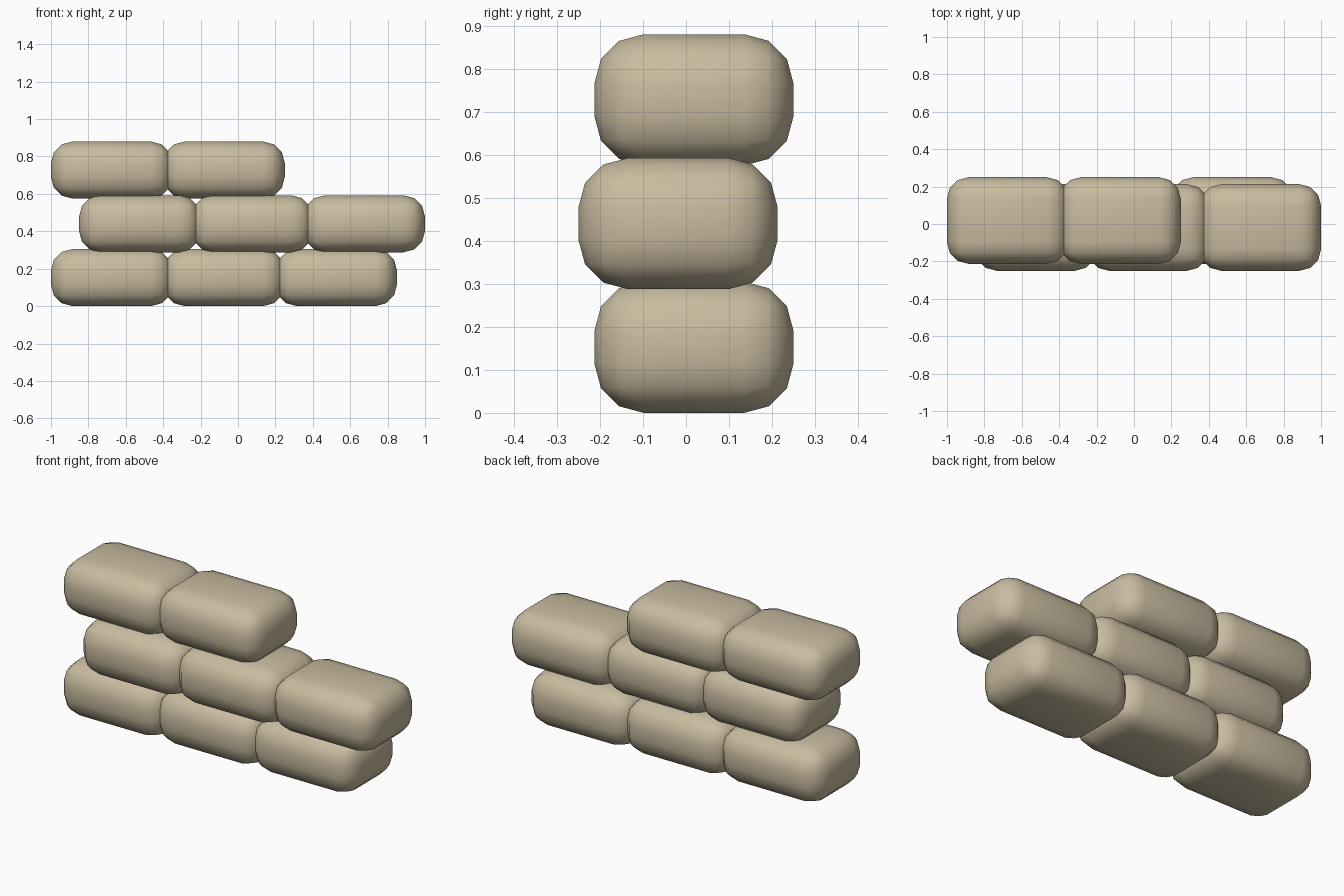
import bpy

if "Cube" in bpy.data.objects:
    bpy.data.objects.remove(bpy.data.objects["Cube"])

# Bag size, spacing and rounding
SIZE = (0.65, 0.463, 0.305)
STEP_X, STEP_Z = 0.60, 0.2875
ROUND = 0.115

cloth = bpy.data.materials.new("sandbag_cloth")
cloth.diffuse_color = (0.58, 0.50, 0.35, 1)
cloth.use_nodes = True
cloth.node_tree.nodes["Principled BSDF"].inputs["Base Color"].default_value = cloth.diffuse_color


def sandbag(name, x, y, z):
    bpy.ops.mesh.primitive_cube_add(size=1, location=(x, y, z))
    bag = bpy.context.object
    bag.name = name
    bag.scale = SIZE
    bpy.ops.object.transform_apply(location=False, rotation=False, scale=True)
    bevel = bag.modifiers.new("rounding", 'BEVEL')
    bevel.width = ROUND
    bevel.segments = 3
    bevel.limit_method = 'NONE'
    bpy.ops.object.modifier_apply(modifier=bevel.name)
    bpy.ops.object.shade_smooth()
    bag.data.materials.append(cloth)


# Staggered courses: first bag centre x, y shift, number of bags
courses = [(-0.675, 0.0185, 3), (-0.525, -0.0185, 3), (-0.675, 0.0185, 2)]
for row, (x0, y, count) in enumerate(courses):
    for i in range(count):
        sandbag(f"sandbag_row{row + 1}_{i + 1}",
                x0 + i * STEP_X, y, SIZE[2] / 2 + row * STEP_Z)
